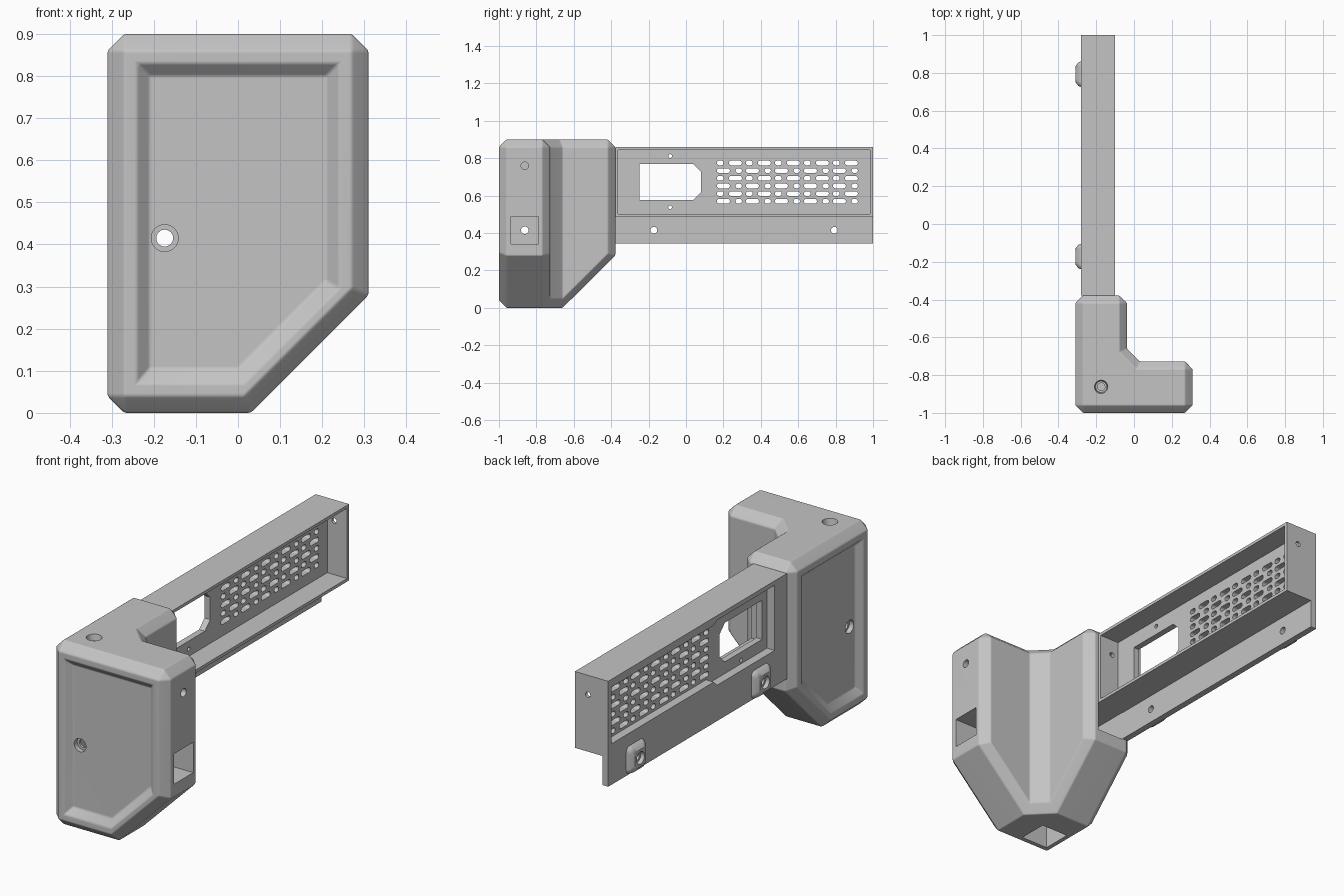
import bpy, bmesh, math
from mathutils import Vector

if "Cube" in bpy.data.objects:
    bpy.data.objects.remove(bpy.data.objects["Cube"])

grey = bpy.data.materials.new("plain_grey")
grey.use_nodes = True
grey.diffuse_color = (0.55, 0.55, 0.55, 1)
grey.node_tree.nodes["Principled BSDF"].inputs["Base Color"].default_value = (0.55, 0.55, 0.55, 1)


def make(name, bm):
    bmesh.ops.recalc_face_normals(bm, faces=bm.faces)
    mesh = bpy.data.meshes.new(name)
    bm.to_mesh(mesh)
    bm.free()
    mesh.materials.append(grey)
    obj = bpy.data.objects.new(name, mesh)
    bpy.context.scene.collection.objects.link(obj)
    return obj


def loft(bm, ring_a, ring_b):
    """Closed solid between two matching rings of points."""
    a = [bm.verts.new(p) for p in ring_a]
    b = [bm.verts.new(p) for p in ring_b]
    bm.faces.new(a)
    bm.faces.new(b)
    for i in range(len(a)):
        j = (i + 1) % len(a)
        bm.faces.new((a[i], a[j], b[j], b[i]))


def solid(name, ring_a, ring_b):
    bm = bmesh.new()
    loft(bm, ring_a, ring_b)
    return make(name, bm)


def box(name, lo, hi):
    def ring(z):
        return [(lo[0], lo[1], z), (hi[0], lo[1], z), (hi[0], hi[1], z), (lo[0], hi[1], z)]
    return solid(name, ring(lo[2]), ring(hi[2]))


def slab(name, outline, x0, x1):
    """Prism along x from a (y, z) outline."""
    return solid(name, [(x0, *p) for p in outline], [(x1, *p) for p in outline])


def rod(axis, a, b, start, end, radius, end_radius=None):
    """Cylinder or cone along an axis; a and b are the other two coordinates in order."""
    def ring(t, r):
        pts = []
        for i in range(32):
            ang = math.tau * i / 32
            p = [a + r * math.cos(ang), b + r * math.sin(ang)]
            p.insert("xyz".index(axis), t)
            pts.append(p)
        return pts
    return solid("cutter", ring(start, radius), ring(end, end_radius or radius))


def bake(obj):
    dg = bpy.context.evaluated_depsgraph_get()
    mesh = bpy.data.meshes.new_from_object(obj.evaluated_get(dg))
    obj.modifiers.clear()
    obj.data = mesh


def cut(obj, cutters):
    for cutter in cutters:
        mod = obj.modifiers.new("cut", "BOOLEAN")
        mod.operation, mod.solver, mod.object = "DIFFERENCE", "EXACT", cutter
    bake(obj)
    for cutter in cutters:
        bpy.data.objects.remove(cutter)


def soften(obj, width):
    mod = obj.modifiers.new("soft", "BEVEL")
    mod.width, mod.segments = width, 2
    mod.limit_method, mod.angle_limit = "ANGLE", math.radians(30)
    bake(obj)


def smooth(obj):
    bpy.ops.object.select_all(action="DESELECT")
    obj.select_set(True)
    bpy.context.view_layer.objects.active = obj
    bpy.ops.object.shade_smooth_by_angle(angle=math.radians(32))
    obj.modifiers.new("flat_normals", "WEIGHTED_NORMAL").keep_sharp = True


# Corner body: L-shaped plan, lower ends cut off diagonally
H, K = 0.9, 0.28
plan = dict(A=(-.31, -1), B=(.31, -1), C=(.31, -.727), D=(.03, -.727),
            E=(-.037, -.66), F=(-.037, -.378), G=(-.31, -.378), P=(.03, -1), Q=(-.31, -.66))
levels = {"t": H, "m": K, "b": 0}
faces = ["At Bt Ct Dt Et Ft Gt", "Ab Pb Db Eb Qb", "Ab Pb Bm Bt At", "Pb Db Cm Bm",
         "Bm Cm Ct Bt", "Cm Db Dt Ct", "Db Eb Et Dt", "Eb Fm Ft Et", "Fm Gm Gt Ft",
         "Eb Qb Gm Fm", "Qb Ab At Gt Gm"]
bm = bmesh.new()
corners = {}
for face in faces:
    for key in face.split():
        if key not in corners:
            corners[key] = bm.verts.new((*plan[key[0]], levels[key[1]]))
    bm.faces.new([corners[k] for k in face.split()])
bmesh.ops.recalc_face_normals(bm, faces=bm.faces)
sharp = [e for e in bm.edges if e.is_convex and e.calc_face_angle() > math.radians(60)]
bmesh.ops.bevel(bm, geom=sharp, offset=0.04, offset_type="OFFSET", segments=1,
                affect="EDGES", loop_slide=True)
body = make("corner_body", bm)


# The two outer faces share one layout, swapped between x and y
def on_front(u, depth, z):
    return Vector((u, -1 + depth, z))


def on_side(u, depth, z):
    return Vector((-.31 + depth, u - .69, z))


rim = [(-.24, .07), (.015, .07), (.24, .295), (.24, .83), (-.24, .83)]
floor = [(-.21, .105), (0, .105), (.21, .315), (.21, .8), (-.21, .8)]
pockets = []
for place in (on_front, on_side):
    inner = [place(u, .03, z) for u, z in floor]
    outer = [place(u, 0, z) for u, z in rim]
    outer = [o + (o - i) * .5 for o, i in zip(outer, inner)]
    pockets.append(solid("pocket", outer, inner))
cut(body, pockets)
soften(body, 0.006)

# Square channels, bolt holes and blind screw holes
cx, cy, cz, s = -.174, -.862, .415, .074
cut(body, [
    box("channel", (cx - s, cy - s, cz - s), (.4, cy + s, cz + s)),
    box("channel", (cx - s, cy - s, cz - s), (cx + s, -.3, cz + s)),
    box("channel", (cx - s, cy - s, -.1), (cx + s, cy + s, cz + s)),
    rod("y", cx, cz, -1.1, cy, .02),
    rod("y", cx, cz, -1.1, -.947, .032),
    rod("x", cy, cz, -.4, cx, .02),
    rod("x", cy, cz, -.4, -.257, .032),
    rod("z", cx, cy, .6, 1, .02),
    rod("z", cx, cy, .87, .91, .03, .037),
    rod("x", cy, .76, .2, .4, .02),
    rod("y", cx, .76, -.5, -.3, .015),
])
smooth(body)

# Tray: hollow on the inner side, shallow recess on the outer side
W, back, front = .015, -.238, -.207
tray = box("tray", (-.28, -.378, .487), (-.1, 1, .86))
recess = [(-.285, .52), (.16, .52), (.185, .545), (.975, .545),
          (.975, .822), (.185, .822), (.16, .838), (-.285, .838)]
cutters = [box("hollow", (front, -.378 + W, .487 + W), (0, 1 - W, .86 - W)),
           slab("recess", recess, -.35, back)]


# Vent slots: short and long slots alternate along six rows
def stadium(bm, y0, y1, z, r=.0125):
    pts = []
    for i in range(14):
        right = i < 7
        centre = y1 - r if right else y0 + r
        ang = math.pi * ((i - 3) / 6 if right else (i - 4) / 6)
        pts.append((centre + r * math.cos(ang), z + r * math.sin(ang)))
    loft(bm, [(-.26, *p) for p in pts], [(-.19, *p) for p in pts])


bm = bmesh.new()
for row in range(6):
    spans = [(0, .037), (.064, .134)] if row % 2 == 0 else [(0, .07), (.1, .134)]
    for col in range(5):
        for lo, hi in spans:
            y = .165 + .155 * col
            stadium(bm, y + lo, y + hi, .775 - .041 * row)
cutters.append(make("slots", bm))

# Socket opening with two clipped corners, and its screw holes
opening = [(-.248, .577), (.04, .577), (.081, .618), (.081, .727), (.04, .768), (-.248, .768)]
cutters.append(slab("opening", opening, -.3, -.15))
for z in (.538, .812):
    cutters.append(rod("x", -.085, z, -.3, -.15, .01))
for y in (-.378, 1):
    cutters.append(rod("y", -.17, .765, y - .05, y + .05, .013))
cut(tray, cutters)
smooth(tray)

# Mounting flange under the tray, with two tapered bosses
flange = box("mounting_flange", (-.28, -.378, .345), (-.248, 1, .487))
bolts = (-.172, .793)
cut(flange, [rod("x", y, cz, -.4, -.2, .018) for y in bolts])
smooth(flange)


def rounded_square(x, y, half, r):
    pts = []
    for i in range(20):
        q, ang = i // 5, math.pi / 2 * (i // 5 + (i % 5) / 4)
        sy, sz = (1, -1, -1, 1)[q], (1, 1, -1, -1)[q]
        pts.append((x, y + sy * (half - r) + r * math.cos(ang), cz + sz * (half - r) + r * math.sin(ang)))
    return pts


for name, y in zip(("front_boss", "rear_boss"), bolts):
    bm = bmesh.new()
    loft(bm, rounded_square(-.28, y, .068, .025), rounded_square(-.295, y, .062, .025))
    bm.faces.ensure_lookup_table()
    cap = bm.faces[1]
    new = bmesh.ops.extrude_discrete_faces(bm, faces=[cap])["faces"][0]
    for v, p in zip(new.verts, rounded_square(-.31, y, .042, .018)):
        v.co = p
    boss = make(name, bm)
    cut(boss, [rod("x", y, cz, -.4, -.2, .018), rod("x", y, cz, -.4, -.29, .03)])
    smooth(boss)
